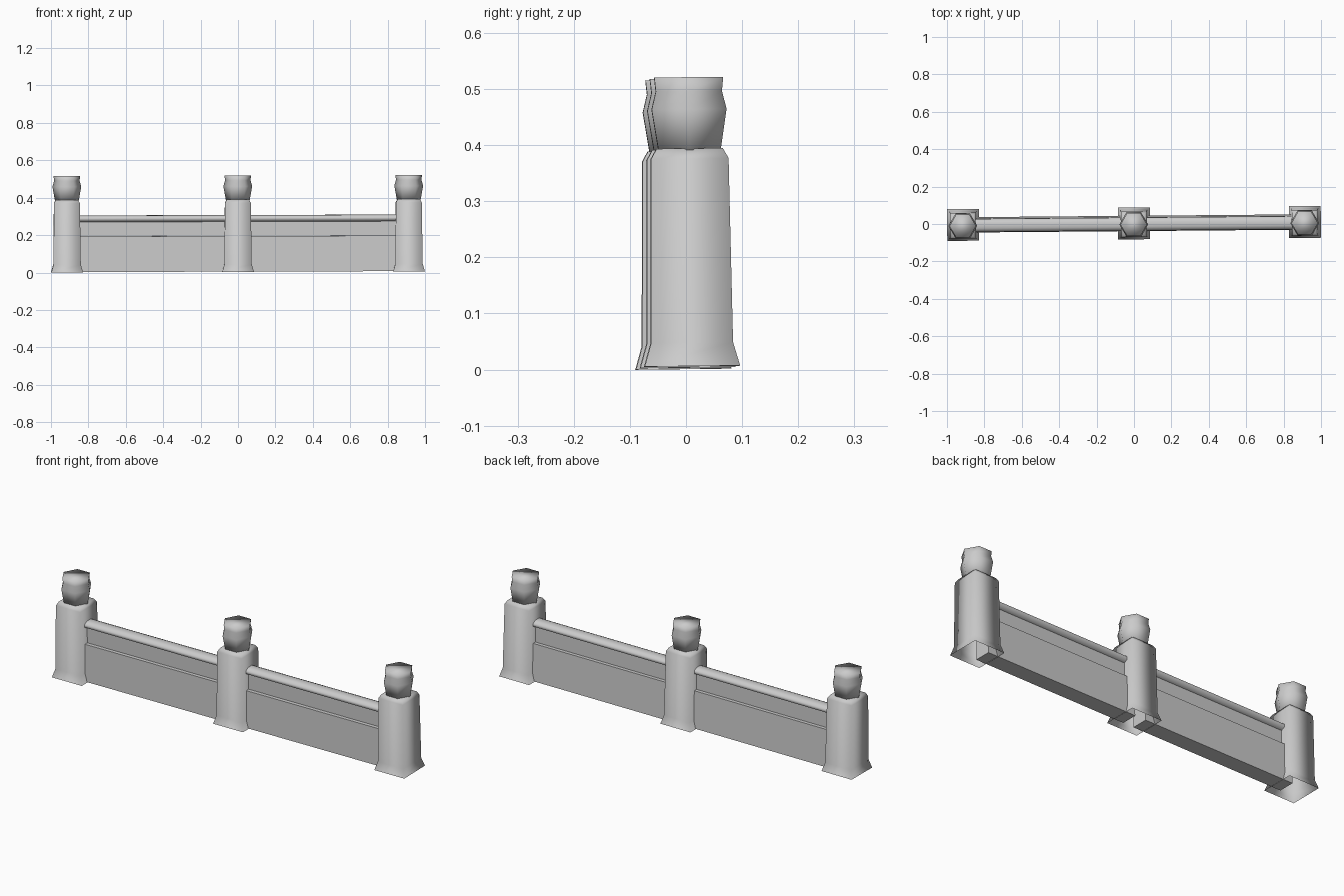
import bpy, bmesh, math
from mathutils import Matrix, Vector

cube = bpy.data.objects.get("Cube")
if cube:
    bpy.data.objects.remove(cube)

stone = bpy.data.materials.new("grey stone")
stone.use_nodes = True
grey = (0.6, 0.6, 0.6, 1)
stone.diffuse_color = grey
stone.node_tree.nodes["Principled BSDF"].inputs["Base Color"].default_value = grey

# The whole balustrade leans and turns very slightly
TILT = (Matrix.Translation((0, 0.003, 0.0035)) @ Matrix.Rotation(0.0085, 4, 'Z')
        @ Matrix.Rotation(-0.0028, 4, 'Y') @ Matrix.Rotation(0.012, 4, 'X'))


def loft(name, rings, cap_start=True, cap_end=True, smooth_angle=None):
    """Skin a list of point rings into one smooth-shaded object."""
    bm = bmesh.new()
    loops = [[bm.verts.new(TILT @ Vector(p)) for p in ring] for ring in rings]
    n = len(loops[0])
    for a, b in zip(loops, loops[1:]):
        for i in range(n):
            j = (i + 1) % n
            bm.faces.new((a[i], a[j], b[j], b[i]))
    if cap_start:
        bm.faces.new(loops[0][::-1])
    if cap_end:
        bm.faces.new(loops[-1])
    bmesh.ops.recalc_face_normals(bm, faces=bm.faces)
    mesh = bpy.data.meshes.new(name)
    bm.to_mesh(mesh)
    bm.free()
    mesh.materials.append(stone)
    obj = bpy.data.objects.new(name, mesh)
    bpy.context.collection.objects.link(obj)
    bpy.ops.object.select_all(action='DESELECT')
    obj.select_set(True)
    bpy.context.view_layer.objects.active = obj
    if smooth_angle:
        bpy.ops.object.shade_smooth_by_angle(angle=math.radians(smooth_angle))
    else:
        bpy.ops.object.shade_smooth()
    return obj


def polygon(x, z, r, sides, start):
    return [(x + r * math.cos(start + math.tau * i / sides),
             r * math.sin(start + math.tau * i / sides), z) for i in range(sides)]


def bar(name, x0, x1, section, smooth_angle):
    """Run a (y, z) section along x."""
    return loft(name, [[(x, y, z) for y, z in section] for x in (x0, x1)],
                smooth_angle=smooth_angle)


# Square posts with flared feet and hexagonal finials
POST = [(0, 0.085), (0.042, 0.073), (0.37, 0.069), (0.388, 0.059)]
FINIAL = [(0.385, 0.064), (0.458, 0.077), (0.49, 0.068), (0.515, 0.071)]
SPAN = 0.914
for side, x in (("right", -SPAN), ("middle", 0), ("left", SPAN)):
    loft(side + "_post", [polygon(x, z, h * math.sqrt(2), 4, math.pi / 4) for z, h in POST],
         cap_start=False)
    loft(side + "_finial", [polygon(x, z, r, 6, 0) for z, r in FINIAL])

# Bays between the posts: lower wall, recessed panel and handrail
WALL = [(-0.041, 0.002), (-0.035, 0.192), (0.035, 0.192), (0.041, 0.002)]
PANEL = [(-0.016, 0.18), (-0.016, 0.285), (0.016, 0.285), (0.016, 0.18)]
RAIL = [(0.035 * math.cos(math.tau * (i + 0.5) / 8) / math.cos(math.pi / 8),
         0.286 + 0.018 * math.sin(math.tau * (i + 0.5) / 8) / math.cos(math.pi / 8))
        for i in range(8)]
for side, x0, x1 in (("right", -SPAN, 0), ("left", 0, SPAN)):
    a, b = x0 + 0.03, x1 - 0.03
    bar(side + "_wall", a, b, WALL, 40)
    bar(side + "_panel", a, b, PANEL, 40)
    bar(side + "_handrail", a, b, RAIL, 75)
